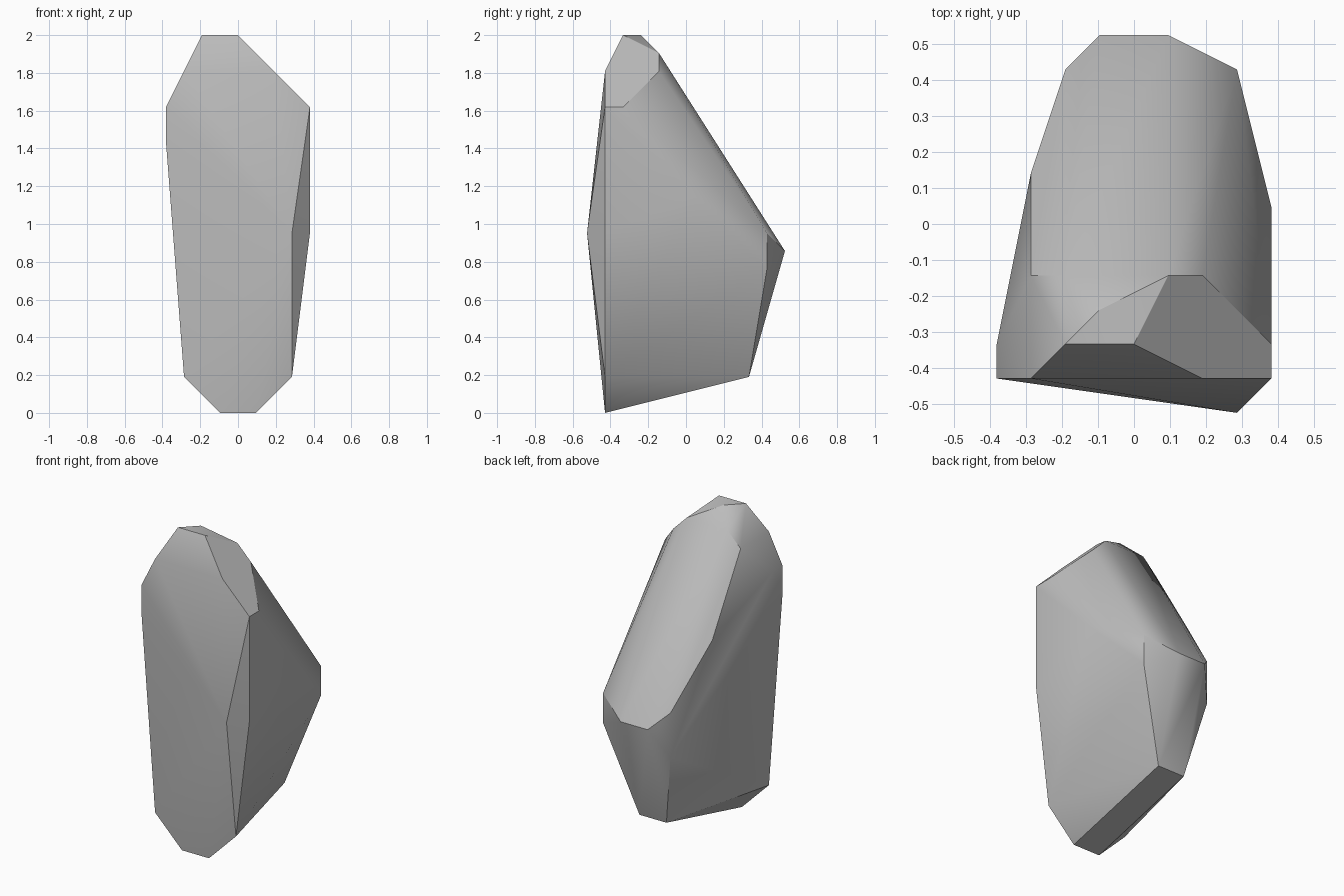
import bpy
import bmesh
import math
from mathutils import Vector

# Remove the default cube
cube = bpy.data.objects.get("Cube")
if cube:
    bpy.data.objects.remove(cube, do_unlink=True)

# Corners are chiselled on a regular grid, then wrapped in a convex hull
HEIGHT = 2.0
STEP = HEIGHT / 21
DEPTH_CENTRE = 5.5

crown = [(-2, 2, 21), (0, 2, 21), (-1, 3, 21), (-2, 4, 20), (1, 4, 20)]
shoulders = [(-3, 1, 19), (2, 1, 19), (-3, 4, 19), (2, 4, 19),
             (-4, 1, 17), (-4, 2, 17), (4, 1, 17), (4, 2, 17), (-4, 1, 15)]
flanks = [(-3, 7, 14), (4, 6, 12), (4, 1, 10), (3, 0, 10)]
back_ridge = [(3, 10, 10), (3, 10, 8), (-2, 10, 10), (-2, 10, 7)]
# Lower corners are the same on both sides
mirrored = [(1, 11, 9), (1, 9, 2), (3, 1, 2), (1, 1, 0)]
lower = [(side * x, y, z) for x, y, z in mirrored for side in (1, -1)]


def make_material(name, colour):
    mat = bpy.data.materials.new(name)
    mat.use_nodes = True
    mat.diffuse_color = colour
    mat.node_tree.nodes["Principled BSDF"].inputs["Base Color"].default_value = colour
    return mat


def make_hull(name, points, material):
    bm = bmesh.new()
    for x, y, z in points:
        bm.verts.new(Vector((x, y - DEPTH_CENTRE, z)) * STEP)
    hull = bmesh.ops.convex_hull(bm, input=bm.verts)
    loose = {g for g in hull["geom_interior"] + hull["geom_unused"]
             if isinstance(g, bmesh.types.BMVert)}
    bmesh.ops.delete(bm, geom=list(loose), context="VERTS")
    # Merge triangles that lie in one plane into broad facets
    bmesh.ops.dissolve_limit(bm, angle_limit=math.radians(0.5),
                             verts=bm.verts, edges=bm.edges)
    bmesh.ops.recalc_face_normals(bm, faces=bm.faces)
    mesh = bpy.data.meshes.new(name)
    bm.to_mesh(mesh)
    bm.free()
    mesh.materials.append(material)
    obj = bpy.data.objects.new(name, mesh)
    bpy.context.collection.objects.link(obj)
    return obj


# Standing boulder
stone = make_material("stone grey", (0.5, 0.5, 0.5, 1))
rock = make_hull("rock", crown + shoulders + flanks + back_ridge + lower, stone)

# Soft shading with crisp ridges
bpy.ops.object.select_all(action="DESELECT")
rock.select_set(True)
bpy.context.view_layer.objects.active = rock
bpy.ops.object.shade_smooth_by_angle(angle=math.radians(30))
